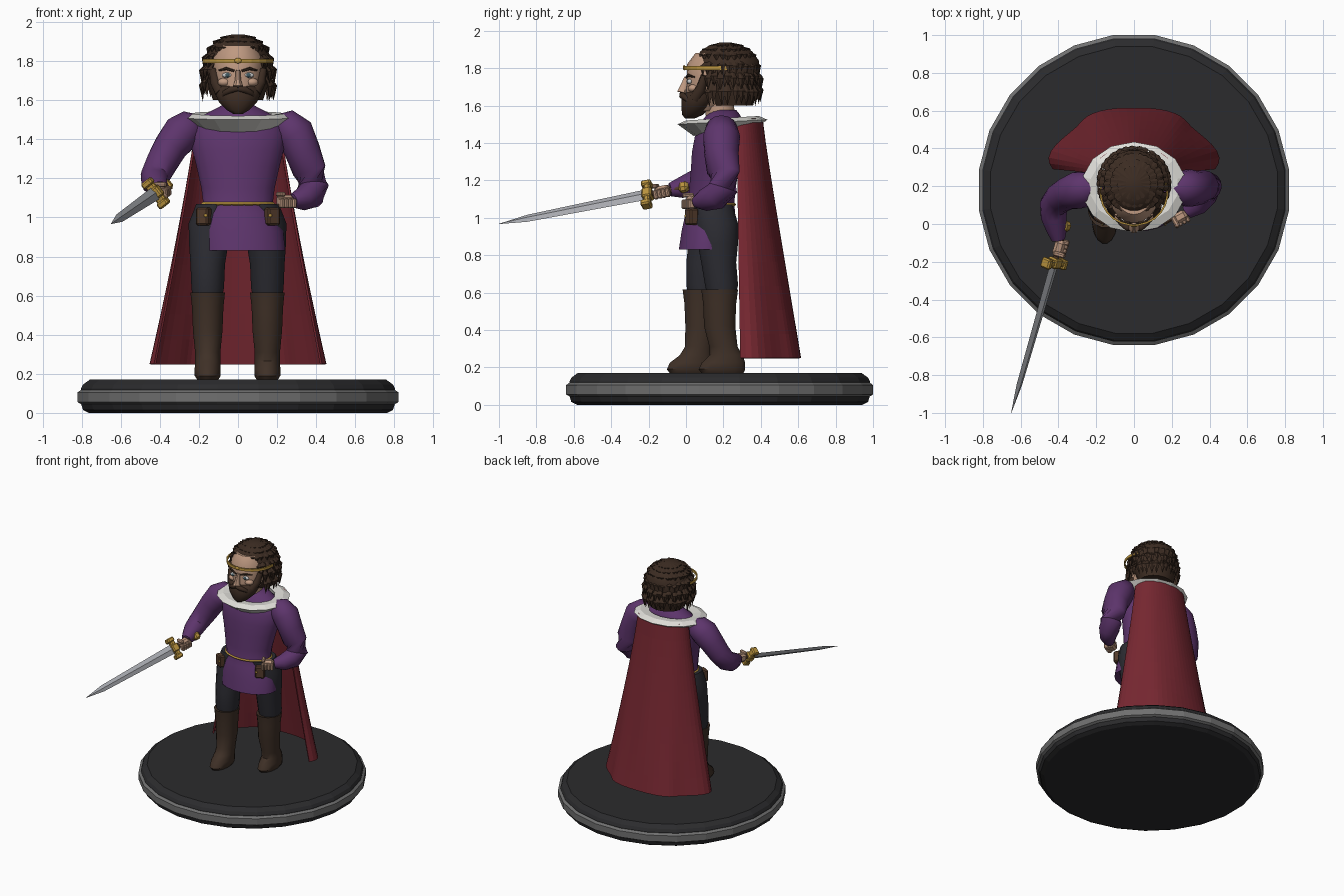
import bpy, bmesh, math, random
from mathutils import Vector, Matrix

if "Cube" in bpy.data.objects:
    bpy.data.objects.remove(bpy.data.objects["Cube"])

random.seed(4)
V = Vector
COLORS = dict(purple=(.11, .035, .15), red=(.18, .02, .03), skin=(.52, .32, .22), hair=(.045, .025, .016),
              boot=(.05, .03, .02), cloth=(.025, .025, .032), gold=(.5, .3, .05), steel=(.4, .41, .44),
              fur=(.75, .74, .7), base=(.024, .024, .026), band=(.16, .16, .16), eye=(.8, .8, .8),
              iris=(.05, .1, .12), leather=(.09, .045, .025))
MATS = {}
for k, c in COLORS.items():
    MATS[k] = bpy.data.materials.new(k)
    MATS[k].diffuse_color = (*c, 1)


def finish(name, bm, mat, smooth=None):
    bmesh.ops.recalc_face_normals(bm, faces=bm.faces)
    me = bpy.data.meshes.new(name)
    bm.to_mesh(me)
    bm.free()
    ob = bpy.data.objects.new(name, me)
    bpy.context.collection.objects.link(ob)
    me.materials.append(MATS[mat])
    if smooth:
        bpy.ops.object.select_all(action='DESELECT')
        ob.select_set(True)
        bpy.context.view_layer.objects.active = ob
        bpy.ops.object.shade_smooth_by_angle(angle=math.radians(smooth))
    return ob


def loft(name, rings, mat, n=16, follow=False, smooth=40):
    """Skin elliptical rings (x, y, z, rx, ry); follow turns them along the path."""
    bm = bmesh.new()
    pts = [V(r[:3]) for r in rings]
    loops = []
    for i, r in enumerate(rings):
        rot = Matrix.Identity(3)
        if follow:
            d = pts[min(i + 1, len(pts) - 1)] - pts[max(i - 1, 0)]
            rot = d.to_track_quat('Z', 'Y').to_matrix()
        loops.append([bm.verts.new(pts[i] + rot @ V((r[3] * math.cos(a), r[4] * math.sin(a), 0)))
                      for a in [(j + .5) * math.tau / n for j in range(n)]])
    for a, b in zip(loops, loops[1:]):
        for j in range(n):
            bm.faces.new((a[j], a[(j + 1) % n], b[(j + 1) % n], b[j]))
    bm.faces.new(loops[0])
    bm.faces.new(loops[-1])
    return finish(name, bm, mat, smooth)


def tube(name, pts, mat, n=14):
    return loft(name, [(*p, p[3]) for p in pts], mat, n, True, 50)


def ring(name, c, rx, ry, sec, mat, n, tilt=0, smooth=None):
    """Sweep a (radial, height) section round an ellipse."""
    bm = bmesh.new()
    loops = []
    for j in range(n):
        a = (j + .5) * math.tau / n
        ca, sa = math.cos(a), math.sin(a)
        loops.append([bm.verts.new((c[0] + (rx + r) * ca, c[1] + (ry + r) * sa, c[2] + h + tilt * sa))
                      for r, h in sec])
    m = len(sec)
    for j in range(n):
        a, b = loops[j], loops[(j + 1) % n]
        for i in range(m):
            bm.faces.new((a[i], a[(i + 1) % m], b[(i + 1) % m], b[i]))
    return finish(name, bm, mat, smooth)


def box(name, c, size, mat, rot=None, bevel=.008):
    bm = bmesh.new()
    M = Matrix.Translation(c) @ (rot.to_4x4() if rot else Matrix()) @ Matrix.Diagonal((*size, 1))
    bmesh.ops.create_cube(bm, size=1, matrix=M)
    if bevel:
        bmesh.ops.bevel(bm, geom=bm.edges[:], offset=bevel, segments=1, affect='EDGES')
    return finish(name, bm, mat)


def ball(name, c, r, mat):
    bm = bmesh.new()
    M = Matrix.Translation(c) @ Matrix.Diagonal((*r, 1))
    bmesh.ops.create_uvsphere(bm, u_segments=14, v_segments=9, radius=1, matrix=M)
    return finish(name, bm, mat, 50)


# round base with a grey rim
Y0 = .18
loft('base', [(0, Y0, z, r, r) for z, r in
              [(0, .77), (.015, .8), (.045, .81), (.125, .81), (.145, .8), (.17, .765)]], 'base', 24, smooth=None)
loft('base_rim', [(0, Y0, z, r, r) for z, r in
                  [(.045, .81), (.055, .828), (.105, .828), (.118, .81)]], 'band', 24, smooth=None)

# legs and boots, one foot forward
for side, x, dy in (('right', -.155, 0), ('left', .15, .1)):
    s = 1 if x > 0 else -1
    loft(side + '_trouser_leg', [(x * 1.02, .09 + dy, .55, .07, .07), (x, .09 + dy, .64, .085, .09),
         (x, .095 + dy * .8, .76, .09, .095), (x - s * .005, .12 + dy * .5, .86, .102, .11),
         (x - s * .01, .14 + dy * .2, .97, .11, .12), (x - s * .03, .14, 1.07, .09, .11)], 'cloth')
    loft(side + '_boot', [(x, .025 + dy * 1.7, .17, .055, .115), (x, .022 + dy * 1.7, .19, .068, .127),
         (x, .03 + dy * 1.7, .225, .068, .118), (x, .055 + dy * 1.6, .265, .066, .09),
         (x, .07 + dy * 1.3, .31, .066, .077), (x, .08 + dy, .42, .077, .085),
         (x, .08 + dy, .54, .082, .09), (x, .08 + dy, .615, .09, .1), (x, .08 + dy, .61, .075, .08)], 'boot')

# tunic
loft('tunic', [(.02, .11, .83, .225, .15), (.012, .12, .93, .222, .145), (0, .13, 1.02, .2, .135),
     (0, .135, 1.07, .18, .125), (0, .14, 1.15, .19, .125), (0, .155, 1.26, .215, .13),
     (0, .165, 1.35, .238, .135), (0, .18, 1.43, .25, .135), (0, .19, 1.5, .22, .12),
     (0, .2, 1.55, .13, .09), (0, .2, 1.575, .08, .07)], 'purple', 20)
ring('belt', (0, .135, 1.07), .182, .127, [(.008, 0), (0, .008), (-.008, 0), (0, -.008)], 'gold', 24)
for s in (-1, 1):
    box('belt_pouch', (s * .175, .03, 1.005), (.07, .05, .09), 'leather', Matrix.Rotation(s * .5, 3, 'Z'))
    ball('pouch_button', (s * .165, 0, 1.01), (.009, .009, .009), 'gold')

# arms with puffed sleeves
tube('right_sleeve', [(-.19, .19, 1.49, .04), (-.235, .19, 1.47, .085), (-.29, .18, 1.43, .1),
     (-.345, .165, 1.36, .088), (-.39, .14, 1.28, .082), (-.425, .1, 1.21, .075), (-.425, .04, 1.18, .07),
     (-.41, -.03, 1.16, .055), (-.4, -.085, 1.15, .036)], 'purple')
tube('left_sleeve', [(.19, .19, 1.49, .04), (.235, .19, 1.475, .085), (.29, .19, 1.43, .1),
     (.33, .19, 1.34, .092), (.365, .2, 1.24, .087), (.385, .2, 1.16, .08), (.37, .16, 1.115, .075),
     (.33, .1, 1.095, .06), (.28, .06, 1.085, .035)], 'purple')

# sword: local z along the blade, local x across the guard
tip, hilt = V((-.65, -1, .967)), V((-.42, -.205, 1.125))
d = (tip - hilt).normalized()
across = V((.6, 0, -.75))
across = (across - d * across.dot(d)).normalized()
R = Matrix((across, d.cross(across), d)).transposed()
L = (tip - hilt).length
bm = bmesh.new()
rows = [[bm.verts.new(hilt + R @ V((w * a, t * b, h))) for a, b in ((1, 0), (0, 1), (-1, 0), (0, -1))]
        for h, w, t in ((0, .036, .011), (L - .16, .024, .009), (L, .001, .001))]
for a, b in zip(rows, rows[1:]):
    for i in range(4):
        bm.faces.new((a[i], a[(i + 1) % 4], b[(i + 1) % 4], b[i]))
bm.faces.new(rows[0])
bm.faces.new(rows[2])
finish('sword_blade', bm, 'steel')
box('sword_guard', hilt, (.16, .05, .035), 'gold', R)
for s in (-1, 1):
    box('guard_end', hilt + R @ V((s * .065, 0, .005)), (.035, .06, .055), 'gold', R)
box('guard_block', hilt, (.06, .062, .055), 'gold', R)
tube('sword_grip', [(*(hilt - d * t), .016) for t in (0, .09, .19)], 'leather', 8)
box('sword_pommel', hilt - d * .205, (.06, .05, .055), 'gold', R, .015)


# fists: palm block, four curled fingers and a thumb
def fist(name, c, rot):
    box(name + '_palm', c, (.085, .055, .06), 'skin', rot, .014)
    for i in range(4):
        box(name + '_finger', c + rot @ V((-.034 + i * .0225, .028, -.012)), (.021, .036, .05), 'skin', rot, .006)
    box(name + '_thumb', c + rot @ V((.03, .01, .034)), (.026, .065, .024), 'skin', rot, .007)


along = Matrix((d, V((0, 0, 1)).cross(d).normalized(), d.cross(V((0, 0, 1)).cross(d).normalized()))).transposed()
fist('right_hand', hilt - d * .085, along)
fist('left_hand', V((.24, .035, 1.085)), Matrix.Rotation(math.pi + .5, 3, 'Z'))

# cape with folds, hung from the shoulders
bm = bmesh.new()
NU, NV = 32, 10
grid = []
for j in range(NV + 1):
    v = j / NV
    k = v ** 1.12
    row = []
    for i in range(NU + 1):
        u = i / NU * 2 - 1
        sx, cy = math.sin(u * math.pi / 2), max(0, math.cos(u * math.pi / 2)) ** .9
        fold = 1 + .075 * k * -math.cos(u * math.pi * 3.5)
        row.append(bm.verts.new(((.21 + .22 * k) * sx * fold, .27 + .02 * k + (.14 + .19 * k) * cy * fold
                                 + .02 * k * math.cos(u * 11), 1.53 - 1.28 * v)))
    grid.append(row)
for j in range(NV):
    for i in range(NU):
        bm.faces.new((grid[j][i], grid[j][i + 1], grid[j + 1][i + 1], grid[j + 1][i]))
cape = finish('cape', bm, 'red')
m = cape.modifiers.new('thickness', 'SOLIDIFY')
m.thickness = .012

# fur collar
ring('fur_collar', (0, .195, 1.5), .225, .185,
     [(.055, .012), (.01, .032), (-.055, .025), (-.03, -.05)], 'fur', 14, tilt=.012)

# head
loft('neck', [(0, .19, 1.5, .08, .08), (0, .17, 1.66, .075, .08)], 'skin')
loft('head', [(0, .09, 1.57, .06, .07), (0, .115, 1.63, .1, .11), (0, .13, 1.69, .12, .13),
     (0, .145, 1.75, .128, .138), (0, .155, 1.82, .13, .15), (0, .17, 1.88, .1, .12)], 'skin', 18)
loft('nose', [(0, -.012, 1.668, .028, .012), (0, -.02, 1.675, .028, .03), (0, -.01, 1.7, .017, .026),
     (0, .005, 1.755, .012, .014)], 'skin', 8)
loft('beard', [(0, .02, 1.53, .025, .025), (0, .035, 1.55, .06, .055), (0, .055, 1.59, .1, .08),
     (0, .075, 1.635, .12, .1), (0, .09, 1.665, .122, .098), (0, .1, 1.68, .1, .08)], 'hair', 14)
for s in (-1, 1):
    tube('moustache', [(0, -.022, 1.66, .014), (s * .035, -.02, 1.654, .018), (s * .07, .005, 1.635, .014),
                       (s * .085, .02, 1.61, .005)], 'hair', 8)
    tube('sideburn', [(s * .085, .05, 1.64, .035), (s * .115, .08, 1.69, .028), (s * .128, .1, 1.76, .02)], 'hair', 8)
    ball('eye', (s * .056, .02, 1.728), (.026, .014, .014), 'eye')
    ball('iris', (s * .054, .009, 1.728), (.011, .006, .011), 'iris')
    tube('eyebrow', [(s * .02, .002, 1.75, .006), (s * .06, .012, 1.762, .008), (s * .098, .045, 1.752, .004)], 'hair', 6)
    ball('cheek', (s * .07, .04, 1.692), (.035, .03, .022), 'skin')

# hair: rounded cap plus rows of pointed locks
HC = V((0, .225, 1.765))
loft('hair_cap', [(0, .25, 1.6, .13, .11), (0, .245, 1.66, .15, .13), (0, .235, 1.72, .165, .152),
     (0, .225, 1.78, .17, .17), (0, .22, 1.84, .16, .172), (0, .215, 1.89, .125, .14),
     (0, .21, 1.92, .08, .09), (0, .21, 1.937, .03, .03)], 'hair', 20)
bm = bmesh.new()
# per row: root height, root radius, tip drop, flare, count, face gap half-angle
for z, r, drop, flare, n, gap in ((1.937, .055, .03, .035, 18, 0), (1.922, .095, .04, .03, 24, 0),
                                  (1.9, .13, .06, .025, 28, 0), (1.865, .155, .1, .022, 30, .65),
                                  (1.81, .172, .12, .016, 32, .85), (1.75, .178, .14, .004, 32, .95)):
    for i in range(n):
        a = (i + random.random() * .5) * math.tau / n
        off = abs((a + math.pi / 2 + math.pi) % math.tau - math.pi)
        if off < gap:
            continue
        out, side = V((math.cos(a), math.sin(a), 0)), V((-math.sin(a), math.cos(a), 0))
        root = V((HC.x, HC.y - .01, z)) + out * r
        end = root + out * flare - V((0, 0, drop * random.uniform(.85, 1.15)))
        mid = root.lerp(end, .5) + out * .012
        w = r * math.pi / n * 1.25
        q = [bm.verts.new(p) for p in (root - out * .03, mid + side * w, mid + out * .008, mid - side * w,
                                       mid - out * .02, end)]
        for k in range(4):
            e, f = q[1 + k], q[1 + (k + 1) % 4]
            bm.faces.new((q[0], e, f))
            bm.faces.new((q[5], f, e))
finish('hair_locks', bm, 'hair')

# gold circlet
ring('circlet', (0, .165, 1.8), .178, .172, [(.004, -.01), (.004, .01), (-.006, .01), (-.006, -.01)], 'gold', 24)
ball('circlet_boss', (0, -.01, 1.802), (.018, .007, .014), 'gold')

for m in bpy.data.materials:
    if m.users and not m.is_grease_pencil:
        m.use_nodes = True
        m.node_tree.nodes["Principled BSDF"].inputs["Base Color"].default_value = m.diffuse_color
